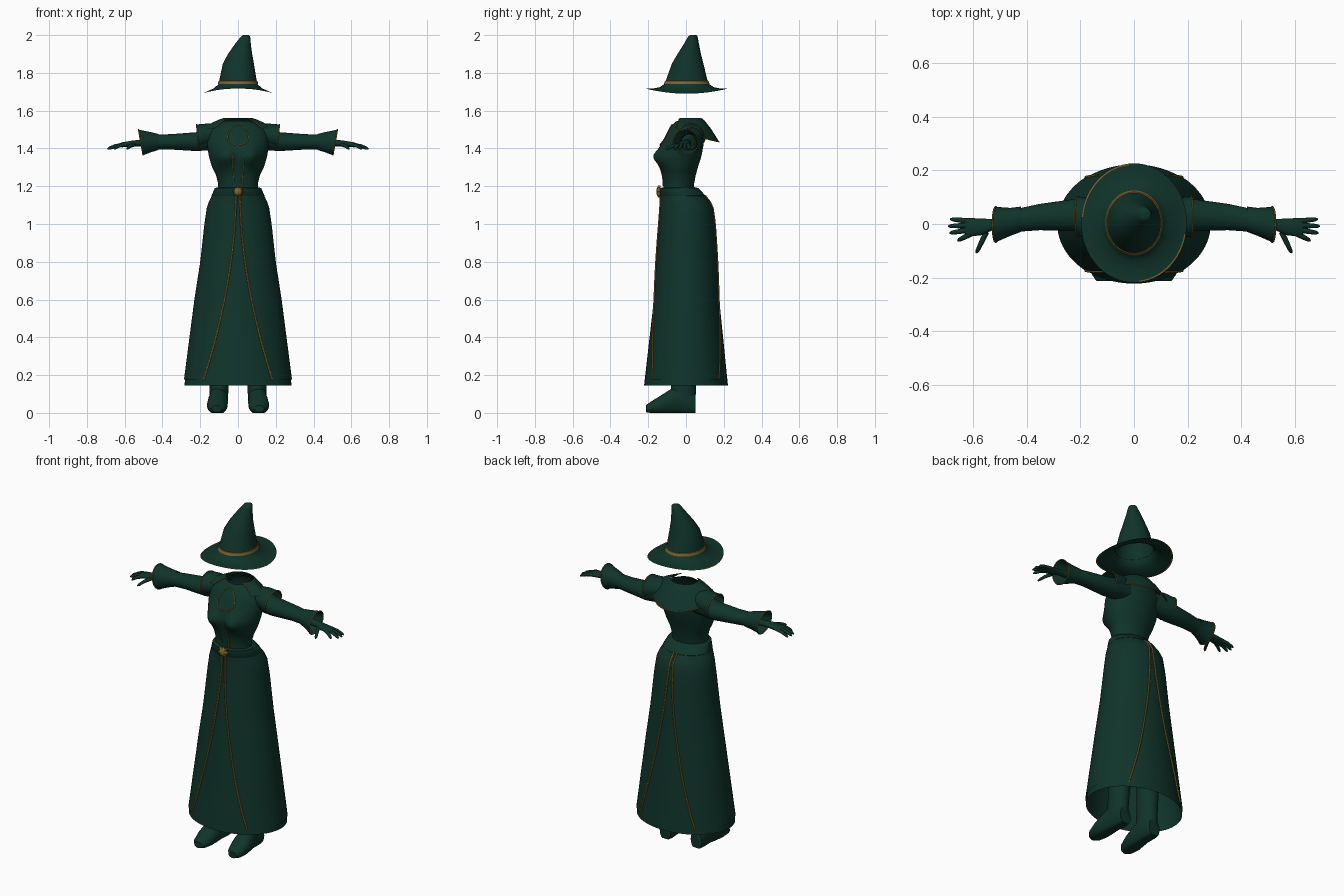
import bpy, math
from mathutils import Vector

if "Cube" in bpy.data.objects:
    bpy.data.objects.remove(bpy.data.objects["Cube"], do_unlink=True)


def material(name, rgb):
    m = bpy.data.materials.new(name)
    m.use_nodes = True
    m.diffuse_color = (*rgb, 1)
    bsdf = m.node_tree.nodes["Principled BSDF"]
    bsdf.inputs["Base Color"].default_value = (*rgb, 1)
    bsdf.inputs["Roughness"].default_value = 0.8
    return m


GREEN = material("dark green cloth", (0.005, 0.034, 0.023))
GOLD = material("gold trim", (0.22, 0.125, 0.025))
X, Y, Z = Vector((1, 0, 0)), Vector((0, 1, 0)), Vector((0, 0, 1))


def skin(name, rows, closed=True, cap0=False, cap1=False, mat=GREEN):
    """Join rows of points, all of one length, into a smooth surface."""
    n = len(rows[0])
    faces = []
    for r in range(len(rows) - 1):
        for i in range(n if closed else n - 1):
            j = (i + 1) % n
            faces.append((r * n + i, r * n + j, r * n + n + j, r * n + n + i))
    if cap0:
        faces.append(tuple(reversed(range(n))))
    if cap1:
        faces.append(tuple((len(rows) - 1) * n + i for i in range(n)))
    me = bpy.data.meshes.new(name)
    me.from_pydata([tuple(p) for row in rows for p in row], [], faces)
    me.materials.append(mat)
    me.shade_smooth()
    me.set_sharp_from_angle(angle=math.radians(50))
    ob = bpy.data.objects.new(name, me)
    bpy.context.collection.objects.link(ob)
    return ob


def ring(c, u, v, ru, rv, n=32):
    c = Vector(c)
    return [c + u * ru * math.cos(2 * math.pi * i / n) + v * rv * math.sin(2 * math.pi * i / n)
            for i in range(n)]


def trim(name, pts, depth=0.004, cyclic=False):
    cu = bpy.data.curves.new(name, "CURVE")
    cu.dimensions = "3D"
    cu.bevel_depth = depth
    cu.bevel_resolution = 1
    sp = cu.splines.new("POLY")
    sp.points.add(len(pts) - 1)
    for p, q in zip(sp.points, pts):
        p.co = (*q, 1)
    sp.use_cyclic_u = cyclic
    cu.materials.append(GOLD)
    ob = bpy.data.objects.new(name, cu)
    bpy.context.collection.objects.link(ob)


def steps(a, b, n):
    return [a + (b - a) * i / n for i in range(n + 1)]


def sample(profile, z):
    """Interpolate a profile of (z, half width, front y, back y)."""
    for a, b in zip(profile, profile[1:]):
        if a[0] <= z <= b[0]:
            t = (z - a[0]) / (b[0] - a[0])
            return [p + (q - p) * t for p, q in zip(a[1:], b[1:])]
    return profile[-1][1:] if z > profile[-1][0] else profile[0][1:]


def around(profile, z, a, off=0.0):
    """Point at height z; angle runs from the front towards +x."""
    w, f, b = sample(profile, z)
    return Vector(((w + off) * math.sin(a), (f + b) / 2 - ((b - f) / 2 + off) * math.cos(a), z))


TAU = 2 * math.pi

# Skirt and open overskirt panels
SKIRT = [(0.145, 0.284, -0.222, 0.222), (0.6, 0.225, -0.170, 0.176), (0.8, 0.194, -0.155, 0.163),
         (1.0, 0.172, -0.138, 0.148), (1.1, 0.157, -0.130, 0.134), (1.15, 0.132, -0.130, 0.095),
         (1.19, 0.115, -0.130, 0.058)]
skin("underskirt", [[around(SKIRT, z, TAU * i / 64) for i in range(64)]
                    for z in [p[0] for p in SKIRT]])
heights = steps(0.178, 1.15, 30)


def opening(z):
    return 0.010 + 0.17 * ((1.15 - z) / 0.97) ** 1.8


for s, side in ((1, "left"), (-1, "right")):
    rows = []
    for z in heights:
        a0 = math.asin(opening(z) / (sample(SKIRT, z)[0] + 0.006))
        rows.append([around(SKIRT, z, s * a, 0.006) for a in steps(a0, math.pi - a0, 28)])
    skin(side + "_overskirt", rows, closed=False)
    trim(side + "_front_skirt_trim", [r[0] for r in rows], 0.005)
    trim(side + "_back_skirt_trim", [r[-1] for r in rows], 0.005)

# Belt and star buckle
skin("belt", [[around(SKIRT, z, TAU * i / 48, o) for i in range(48)]
              for z, o in ((1.145, 0.003), (1.15, 0.008), (1.19, 0.008), (1.195, -0.012))])
star = [(r, i * TAU / 16) for i, r in enumerate([0.031, 0.021] * 8)]
skin("belt_buckle", [[(k * r * math.sin(a), y, 1.172 + k * r * math.cos(a)) for r, a in star]
                     for k, y in ((1, -0.135), (1, -0.147), (0.4, -0.156))], cap1=True, mat=GOLD)

# Bodice with a shaped bust
BODICE = [(1.17, 0.105, -0.120, 0.038), (1.22, 0.106, -0.120, 0.044), (1.26, 0.117, -0.125, 0.052),
          (1.30, 0.137, -0.132, 0.063), (1.36, 0.155, -0.140, 0.082), (1.42, 0.163, -0.132, 0.093),
          (1.47, 0.160, -0.108, 0.098), (1.51, 0.140, -0.085, 0.092), (1.53, 0.105, -0.068, 0.085),
          (1.545, 0.070, -0.050, 0.075)]


def bodice_point(z, a, off=0.0):
    p = around(BODICE, z, a, off)
    if math.cos(a) > 0:
        d = ((abs(p.x) - 0.07) / 0.05) ** 2 + ((z - 1.355) / 0.05) ** 2
        p.y -= 0.045 * math.exp(-d) * min(1, 2 * math.cos(a))
    return p


def on_chest(x, z):
    return bodice_point(z, math.asin(x / sample(BODICE, z)[0]), 0.003)


skin("bodice", [[bodice_point(z, TAU * i / 64) for i in range(64)] for z in steps(1.17, 1.545, 25)])

# Bodice lacing trim and neck loop
for s, side in ((1, "left"), (-1, "right")):
    trim(side + "_bodice_trim", [on_chest(s * (0.022 + 0.05 * (z - 1.2)), z)
                                 for z in steps(1.2, 1.36, 12)], 0.0025)
loop = [(TAU * i / 32) for i in range(32)]
trim("neck_loop", [on_chest(0.052 * math.sin(a) * (1 - 0.25 * math.cos(a)), 1.472 + 0.055 * math.cos(a))
                   for a in loop], 0.0025, True)

# Standing collar that spreads into a shoulder cape; angle 0 is the back
collar = []
for k in (0, 0.15, 0.5, 0.8, 1):
    row = []
    for a in steps(-2.4, 2.4, 40):
        c, back = math.cos(a), max(0, math.cos(a))
        drop = 0.05 + 0.075 * back ** 0.6
        row.append(Vector(((0.078 + 0.105 * k) * math.sin(a),
                           0.017 + (0.066 + (0.03 + 0.062 * back) * k) * c,
                           1.56 - drop * k ** 1.3)))
    collar.append(row)
skin("collar_cape", collar, closed=False)
trim("collar_cape_trim", [r[0] for r in collar] + collar[-1][1:-1] + [r[-1] for r in reversed(collar)],
     0.003)

# Arms, shoulder caps, cuffs, hands and boots, once for each side
ARM = [(0.09, 0.03, 1.455, 0.055, 0.06), (0.16, 0.032, 1.45, 0.06, 0.06), (0.22, 0.033, 1.436, 0.06, 0.05),
       (0.35, 0.026, 1.435, 0.049, 0.041), (0.42, 0.016, 1.434, 0.044, 0.039), (0.45, 0.01, 1.432, 0.044, 0.042)]
CUFF = [(0.42, 0.018, 1.434, 0.047, 0.042), (0.46, 0.008, 1.433, 0.052, 0.053), (0.515, -0.002, 1.432, 0.066, 0.068)]
CAP = [(0.11, 0.026, 1.475, 0.06, 0.053), (0.16, 0.027, 1.472, 0.07, 0.06), (0.213, 0.027, 1.463, 0.076, 0.064)]
PALM = [(0.45, 0.005, 1.43, 0.022, 0.02), (0.53, -0.003, 1.428, 0.022, 0.017), (0.57, -0.011, 1.424, 0.031, 0.016),
        (0.615, -0.012, 1.419, 0.035, 0.013), (0.63, -0.012, 1.417, 0.03, 0.009)]
# Each finger: root x, root y, tip x, tip y
FINGERS = {"thumb": (0.55, -0.03, 0.587, -0.108), "index_finger": (0.605, -0.036, 0.657, -0.062),
           "middle_finger": (0.61, -0.021, 0.687, -0.034), "ring_finger": (0.61, -0.005, 0.692, -0.008),
           "little_finger": (0.605, 0.01, 0.684, 0.018)}
FOOT = [(-0.213, 0.113, 0.022, 0.026, 0.018), (-0.19, 0.112, 0.027, 0.044, 0.03), (-0.14, 0.11, 0.04, 0.055, 0.048),
        (-0.09, 0.107, 0.055, 0.053, 0.065), (-0.04, 0.104, 0.07, 0.048, 0.08), (0.02, 0.102, 0.06, 0.046, 0.075),
        (0.05, 0.102, 0.045, 0.036, 0.055)]
LEG = [(0.06, 0.102, -0.018, 0.049, 0.068), (0.15, 0.101, -0.012, 0.051, 0.066), (0.3, 0.097, 0, 0.058, 0.062),
       (0.5, 0.088, 0, 0.058, 0.06), (0.95, 0.075, 0, 0.07, 0.075)]


def sleeve(profile, s, lean=0.0):
    rows = [ring((s * x, y, z), Y, Z, ry, rz) for x, y, z, ry, rz in profile]
    for p in rows[-1]:
        p.x += s * lean * (p.z - profile[-1][2])
    return rows


for s, side in ((1, "left"), (-1, "right")):
    skin(side + "_sleeve", sleeve(ARM, s))
    for part, profile, lean in (("cuff", CUFF, 0.18), ("shoulder_cap", CAP, 0.12)):
        rows = sleeve(profile, s, lean)
        skin(side + "_" + part, rows)
        trim(side + "_" + part + "_trim", rows[-1], 0.003, True)
    skin(side + "_palm", sleeve(PALM, s), cap1=True)
    for finger, (x0, y0, x1, y1) in FINGERS.items():
        root, tip = Vector((s * x0, y0, 1.42)), Vector((s * x1, y1, 1.397))
        across = (tip - root).cross(Z).normalized()
        up = across.cross(tip - root).normalized()
        skin(side + "_" + finger, [ring(root.lerp(tip, t) + Z * 0.02 * t * (1 - t), across, up, r, r, 10)
                                   for t, r in ((0, 0.0105), (0.5, 0.0095), (0.88, 0.0075), (1, 0.003))],
             cap0=True, cap1=True)
    foot = [ring((s * x, y, z), X, Z, rx, rz) for y, x, z, rx, rz in FOOT]
    for p in (p for r in foot for p in r):
        p.z = max(p.z, 0)
    skin(side + "_shoe", foot, cap0=True, cap1=True)
    skin(side + "_leg", [ring((s * x, y, z), X, Y, rx, ry) for z, x, y, rx, ry in LEG], cap1=True)

# Hat: drooping brim rising into a bent cone; (z, x, y, half width, half depth, droop)
HAT = [(1.718, 0, 0.004, 0.197, 0.222, 0.028), (1.718, 0, 0.004, 0.191, 0.216, 0.027),
       (1.717, 0, 0.004, 0.165, 0.18, 0.016), (1.724, 0, 0.004, 0.125, 0.143, 0.004),
       (1.74, 0, 0.004, 0.104, 0.119, 0), (1.77, 0, 0.004, 0.097, 0.107, 0), (1.85, 0.002, 0.009, 0.082, 0.083, 0),
       (1.90, 0.011, 0.017, 0.064, 0.062, 0), (1.95, 0.025, 0.028, 0.043, 0.041, 0),
       (1.98, 0.036, 0.034, 0.030, 0.030, 0), (1.996, 0.041, 0.037, 0.022, 0.023, 0),
       (2.0, 0.042, 0.038, 0.014, 0.015, 0)]
rows = []
for z, x, y, rx, ry, droop in HAT:
    rows.append(ring((x, y, z), X, Y, rx, ry, 64))
    for i, p in enumerate(rows[-1]):
        p.z -= droop * math.cos(TAU * i / 64) ** 2
hat = skin("hat", rows, cap1=True)
hat.data.materials.append(GOLD)
for f in hat.data.polygons:
    c = f.center
    edge = (c.x / 0.197) ** 2 + ((c.y - 0.004) / 0.222) ** 2
    if edge > 0.93 and c.x * c.y < -0.006:
        f.material_index = 1
skin("hat_band", [ring((0, 0.004, z), X, Y, rx, ry, 64) for z, rx, ry in
                  ((1.741, 0.104, 0.118), (1.742, 0.107, 0.121), (1.758, 0.103, 0.115), (1.759, 0.099, 0.11))],
     mat=GOLD)
